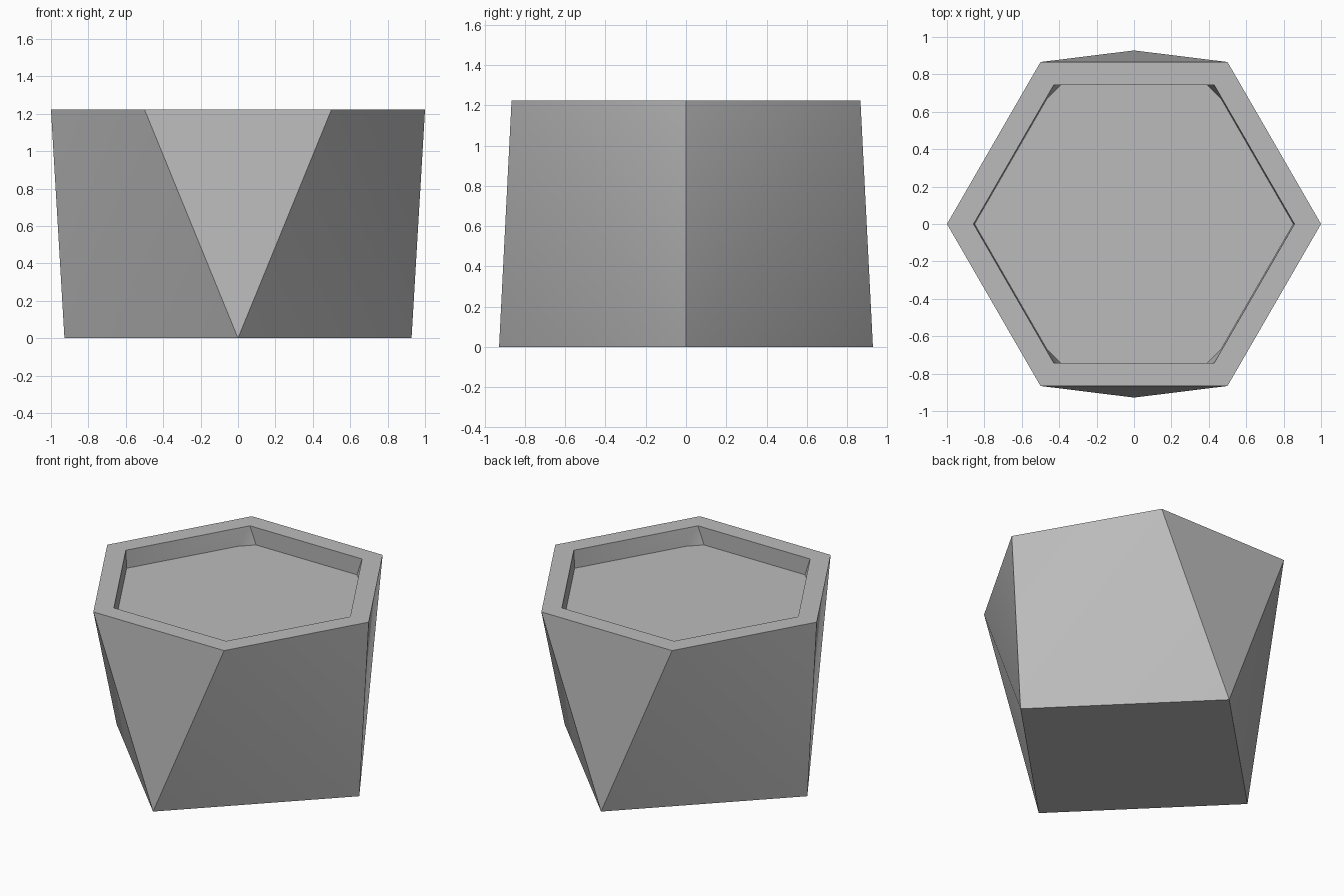
import bpy, bmesh
from math import cos, sin, pi, radians

HEIGHT, BASE_R, FLOOR_Z, INNER = 1.223, 0.928, 1.10, 0.858

if "Cube" in bpy.data.objects:
    bpy.data.objects.remove(bpy.data.objects["Cube"])

grey = bpy.data.materials.new("plain grey")
grey.use_nodes = True
colour = (0.5, 0.5, 0.5, 1)
grey.diffuse_color = colour
grey.node_tree.nodes["Principled BSDF"].inputs["Base Color"].default_value = colour


def ring(bm, sides, radius, z):
    return [bm.verts.new((radius * cos(2 * pi * i / sides),
                          radius * sin(2 * pi * i / sides), z)) for i in range(sides)]


def loft(bm, scale):
    """Walls from a square base to a hexagonal top; returns base, top and walls."""
    base, top = ring(bm, 4, BASE_R * scale, 0), ring(bm, 6, scale, HEIGHT)
    walls = []
    # Each side corner, the hexagon corner beside it and the end corner of the square
    for side, near, end in ((0, 1, 1), (2, 2, 1), (2, 4, 3), (0, 5, 3)):
        s = top[0] if side == 0 else top[3]
        walls.append(bm.faces.new((top[near], s, base[side])))
        walls.append(bm.faces.new((top[near], base[side], base[end])))
    # Back and front triangles
    walls.append(bm.faces.new((top[1], top[2], base[1])))
    walls.append(bm.faces.new((top[4], top[5], base[3])))
    return base, top, walls


bm = bmesh.new()

# Recess walls, cut off at the floor
_, inner_top, walls = loft(bm, INNER)
geom = bm.verts[:] + bm.edges[:] + bm.faces[:]
cut = bmesh.ops.bisect_plane(bm, geom=geom, plane_co=(0, 0, FLOOR_Z),
                             plane_no=(0, 0, 1), clear_inner=True)
floor_edges = [e for e in cut["geom_cut"] if isinstance(e, bmesh.types.BMEdge)]
bmesh.ops.contextual_create(bm, geom=floor_edges)

# Outer walls, underside and rim
base, outer_top, _ = loft(bm, 1)
bm.faces.new(base)
for i in range(6):
    j = (i + 1) % 6
    bm.faces.new((outer_top[i], outer_top[j], inner_top[j], inner_top[i]))
bmesh.ops.recalc_face_normals(bm, faces=bm.faces[:])

mesh = bpy.data.meshes.new("planter")
bm.to_mesh(mesh)
bm.free()
mesh.materials.append(grey)
planter = bpy.data.objects.new("planter", mesh)
bpy.context.collection.objects.link(planter)

# Soft shading over the slightly twisted sides, sharp elsewhere
bpy.context.view_layer.objects.active = planter
planter.select_set(True)
bpy.ops.object.shade_smooth_by_angle(angle=radians(30))
